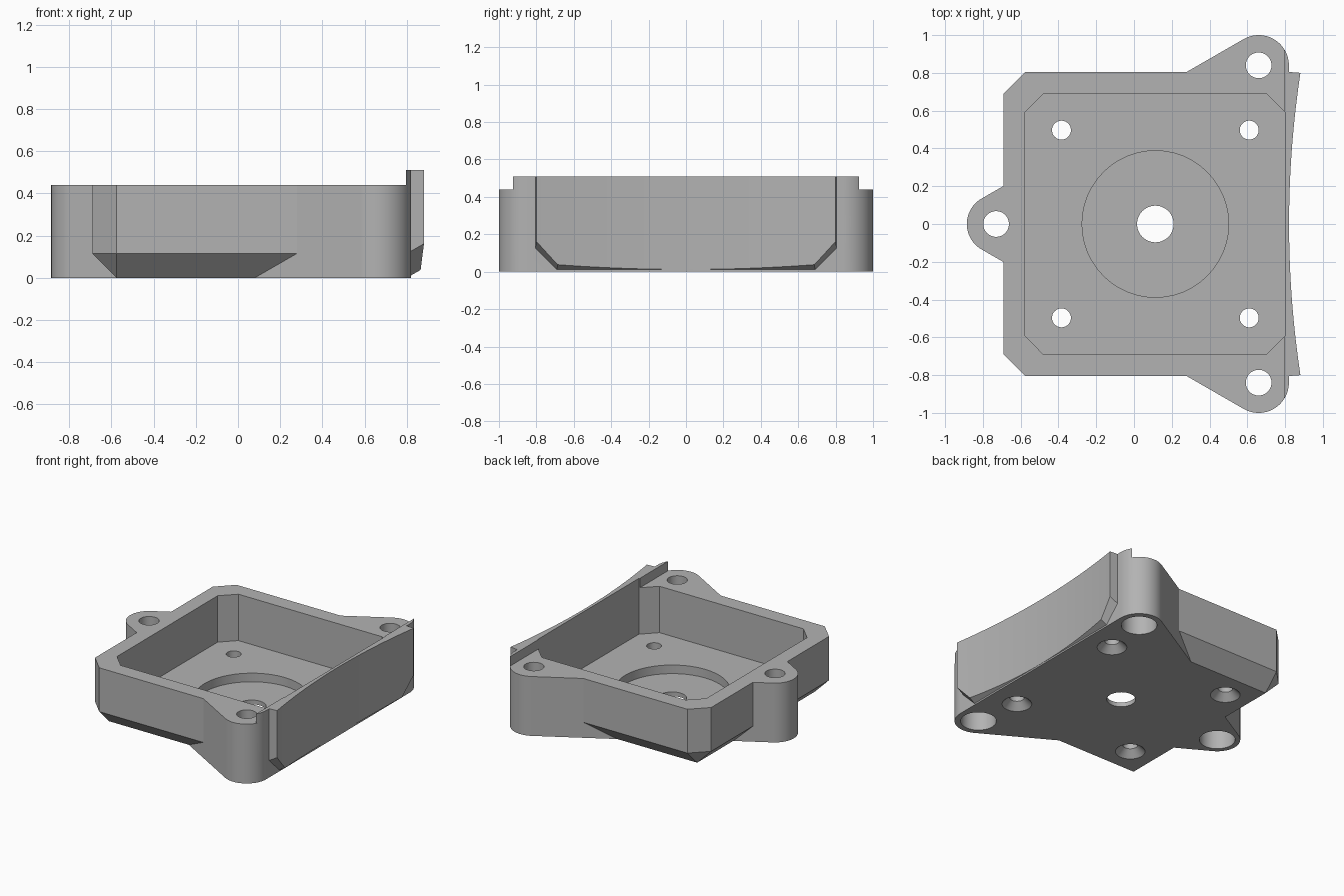
import bpy
import bmesh
from math import cos, sin, sqrt, radians, acos, degrees

if "Cube" in bpy.data.objects:
    bpy.data.objects.remove(bpy.data.objects["Cube"], do_unlink=True)

grey = bpy.data.materials.new("plain_grey")
grey.use_nodes = True
grey.diffuse_color = (0.45, 0.45, 0.45, 1)
grey.node_tree.nodes["Principled BSDF"].inputs["Base Color"].default_value = grey.diffuse_color

TOP, RIM, FLOOR, BEVEL = 0.44, 0.51, 0.096, 0.115
RIGHT = 0.82


def finish(name, bm):
    bmesh.ops.recalc_face_normals(bm, faces=bm.faces[:])
    mesh = bpy.data.meshes.new(name)
    bm.to_mesh(mesh)
    bm.free()
    mesh.materials.append(grey)
    obj = bpy.data.objects.new(name, mesh)
    bpy.context.collection.objects.link(obj)
    return obj


def prism(name, outline, z0, z1):
    bm = bmesh.new()
    face = bm.faces.new([bm.verts.new((x, y, z0)) for x, y in outline])
    new = bmesh.ops.extrude_face_region(bm, geom=[face])["geom"]
    for v in new:
        if isinstance(v, bmesh.types.BMVert):
            v.co.z = z1
    return finish(name, bm)


def hull(name, points):
    bm = bmesh.new()
    verts = [bm.verts.new(p) for p in points]
    bmesh.ops.convex_hull(bm, input=verts)
    bmesh.ops.dissolve_limit(bm, angle_limit=0.01, verts=bm.verts[:], edges=bm.edges[:])
    return finish(name, bm)


def drill(x, y, r0, r1, z0, z1):
    bm = bmesh.new()
    bmesh.ops.create_cone(bm, cap_ends=True, segments=48, radius1=r0, radius2=r1, depth=z1 - z0)
    bmesh.ops.translate(bm, verts=bm.verts[:], vec=(x, y, (z0 + z1) / 2))
    return finish("drill", bm)


def combine(target, tool, operation):
    mod = target.modifiers.new("combine", "BOOLEAN")
    mod.operation, mod.solver, mod.object = operation, "EXACT", tool
    dg = bpy.context.evaluated_depsgraph_get()
    dg.update()
    mesh = bpy.data.meshes.new_from_object(target.evaluated_get(dg))
    target.modifiers.clear()
    target.data = mesh
    bpy.data.objects.remove(tool, do_unlink=True)


def arc(cx, cy, r, a0, a1, n):
    angles = [radians(a0 + (a1 - a0) * i / n) for i in range(n + 1)]
    return [(cx + r * cos(a), cy + r * sin(a)) for a in angles]


def flip(points):
    return [(x, -y) for x, y in points]


# Tray body, with undercut lower edges and clipped left corners
xl, yw = -0.69, 0.805
points = []
for s in (1, -1):
    points += [(xl + BEVEL, s * (yw - BEVEL), 0), (RIGHT, s * (yw - BEVEL), 0)]
    for z in (BEVEL, TOP):
        points += [(xl, s * (yw - BEVEL), z), (xl + BEVEL, s * yw, z), (RIGHT, s * yw, z)]
body = hull("mounting_tray", points)

# Rounded screw lugs with 30 degree flanks
lug_x, lug_y, lug_r = 0.66, 0.84, 0.16
side_lug = arc(lug_x, lug_y, lug_r, 0, 120, 24) + [(-0.077, 0.6), (RIGHT, 0.6)]
left_lug = arc(-0.73, 0, 0.155, 120, 240, 24) + [(-0.5, -0.311), (-0.5, 0.311)]
for outline in (side_lug, flip(side_lug), left_lug):
    combine(body, prism("lug", outline, 0, TOP), "UNION")

# Raised lip along the right edge
lip_x = 0.795
half = arc(lug_x, lug_y, lug_r, 0, degrees(acos((lip_x - lug_x) / lug_r)), 7)
combine(body, prism("lip", half + flip(half)[::-1], 0.3, RIM), "UNION")

# Hollow-faced flange, its underside rising outward
points = []
for x in (0.805, 0.95):
    base = 0.577 * (x - 0.8)
    for s in (1, -1):
        w = 0.805 - 0.08 * (x - RIGHT)
        points += [(x, s * (w - BEVEL), base), (x, s * w, base + BEVEL), (x, s * w, RIM)]
flange = hull("flange", points)
R = 5.35
curve = [(RIGHT + 0.001 + R - sqrt(R * R - y * y), y) for y in [i / 20 for i in range(-20, 21)]]
combine(flange, prism("curve", curve + [(1.3, 1), (1.3, -1)], -1, 1), "DIFFERENCE")
combine(body, flange, "UNION")

# Cavity with clipped corners
x0, x1, y1, c = -0.58, 0.80, 0.69, 0.1
edge = [(x0, y1 - c), (x0 + c, y1), (x1 - c, y1), (x1, y1 - c)]
combine(body, prism("cavity", edge + flip(edge)[::-1], FLOOR, 1), "DIFFERENCE")

# Round recess and centre hole
mid = 0.113
combine(body, drill(mid, 0, 0.388, 0.388, 0.032, 0.3), "DIFFERENCE")
combine(body, drill(mid, 0, 0.097, 0.097, -0.1, 0.2), "DIFFERENCE")

# Countersunk floor holes
for sx in (1, -1):
    for sy in (1, -1):
        x, y = mid + sx * 0.497, sy * 0.497
        combine(body, drill(x, y, 0.05, 0.05, -0.1, 0.2), "DIFFERENCE")
        combine(body, drill(x, y, 0.11, 0.05, -0.01, 0.05), "DIFFERENCE")

# Counterbored lug holes
for x, y in ((lug_x, lug_y), (lug_x, -lug_y), (-0.73, 0)):
    combine(body, drill(x, y, 0.068, 0.068, -0.1, 0.7), "DIFFERENCE")
    combine(body, drill(x, y, 0.12, 0.12, -0.1, 0.3), "DIFFERENCE")

bpy.ops.object.select_all(action="DESELECT")
body.select_set(True)
bpy.context.view_layer.objects.active = body
bpy.ops.object.shade_smooth_by_angle(angle=radians(20))
weighted = body.modifiers.new("flat_faces", "WEIGHTED_NORMAL")
weighted.keep_sharp = True
